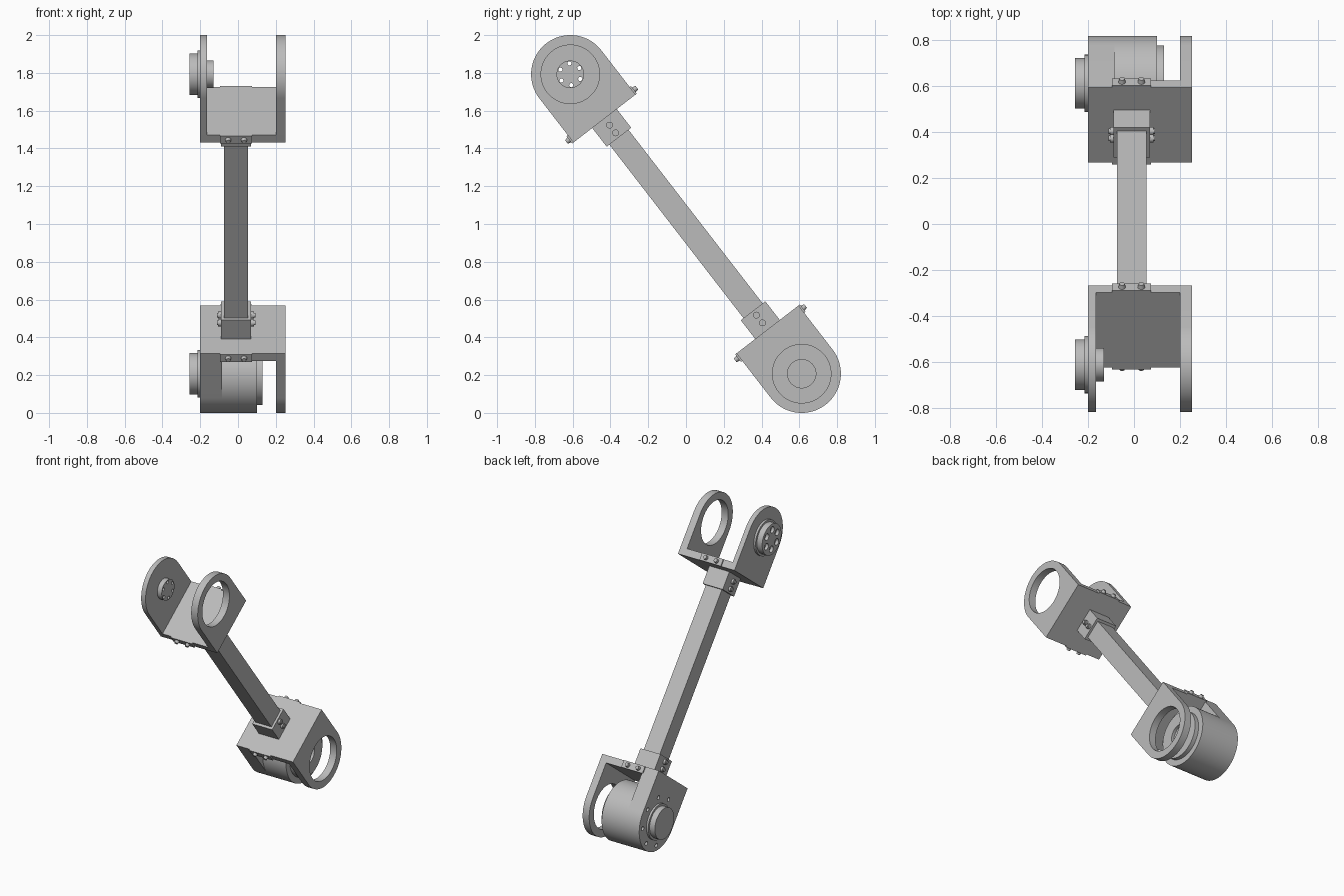
import bpy, bmesh, math
from mathutils import Matrix, Vector

cube = bpy.data.objects.get("Cube")
if cube:
    bpy.data.objects.remove(cube, do_unlink=True)

GREY = (0.5, 0.5, 0.5, 1)
mat = bpy.data.materials.new("machined grey")
mat.use_nodes = True
mat.diffuse_color = GREY
mat.node_tree.nodes["Principled BSDF"].inputs["Base Color"].default_value = GREY

R = 0.2075                       # bracket tip radius
PIVOT = Vector((0, -0.6125, 0.7925))
MID = Vector((0, 0, 1))
TILT = math.atan2(-PIVOT.y, PIVOT.z)
BASE, INNER = -0.296, -0.246     # bracket floor, outside and inside
TUBE_X = -0.01                   # tube centre across the arm
frame = Matrix.Identity(4)


def finish(name, bm):
    """Turn a bmesh in pivot space into an object in the current frame."""
    bmesh.ops.recalc_face_normals(bm, faces=bm.faces)
    mesh = bpy.data.meshes.new(name)
    bm.to_mesh(mesh)
    bm.free()
    mesh.transform(frame)
    mesh.materials.append(mat)
    obj = bpy.data.objects.new(name, mesh)
    bpy.context.collection.objects.link(obj)
    return obj


def extrude_x(name, outline, x0, x1):
    bm = bmesh.new()
    face = bm.faces.new([bm.verts.new((x0, y, z)) for y, z in outline])
    grown = bmesh.ops.extrude_face_region(bm, geom=[face])["geom"]
    verts = [g for g in grown if isinstance(g, bmesh.types.BMVert)]
    bmesh.ops.translate(bm, verts=verts, vec=(x1 - x0, 0, 0))
    return finish(name, bm)


def box(name, x, y, z):
    return extrude_x(name, [(y[0], z[0]), (y[1], z[0]), (y[1], z[1]), (y[0], z[1])], *x)


def arc(r, start, end, n, cy=0, cz=0):
    steps = [start + (end - start) * i / n for i in range(n + 1)]
    return [(cy + r * math.cos(a), cz + r * math.sin(a)) for a in steps]


def disc(name, r, x0, x1, y=0, z=0, n=64):
    return extrude_x(name, arc(r, 0, math.tau, n, y, z)[:-1], x0, x1)


def ring_points(count, r, start=0):
    return arc(r, start, start + math.tau, count)[:-1]


def boolean(obj, tools, operation):
    bpy.context.view_layer.objects.active = obj
    for tool in tools:
        mod = obj.modifiers.new("cut", "BOOLEAN")
        mod.operation, mod.object, mod.solver = operation, tool, "EXACT"
        bpy.ops.object.modifier_apply(modifier=mod.name)
        bpy.data.objects.remove(tool, do_unlink=True)
    return obj


def leg(name, x0, x1):
    outline = arc(R, 0, math.pi, 48) + [(-R, BASE), (R, BASE)]
    return extrude_x(name, outline, x0, x1)


def bolt_y(name, x, z, side):
    """Round bolt head pointing along y."""
    bm = bmesh.new()
    bmesh.ops.create_cone(bm, cap_ends=True, segments=16, radius1=0.016, radius2=0.012,
                          depth=0.02)
    bm.transform(Matrix.Translation((x, side * (R + 0.018), z))
                 @ Matrix.Rotation(-side * math.pi / 2, 4, "X"))
    return finish(name, bm)


def fork(end):
    """Parts shared by both ends: floor, ring leg, sleeve, tabs and bolts."""
    floor = box(end + "_bracket_floor", (-0.2, 0.2), (-R, R), (BASE, INNER))
    ring = leg(end + "_ring_leg", 0.2, 0.252)
    boolean(ring, [disc("cutter", 0.155, 0.15, 0.3)], "DIFFERENCE")
    box(end + "_tube_sleeve", (TUBE_X - 0.08, TUBE_X + 0.08), (-0.082, 0.082), (-0.421, BASE))
    for z in (-0.34, -0.392):
        for side in (-1, 1):
            x = TUBE_X + side * 0.08
            disc(end + "_sleeve_bolt", 0.018, x, x + side * 0.015, 0, z, 20)
            disc(end + "_sleeve_bolt_cap", 0.012, x, x + side * 0.022, 0, z, 20)
    for side in (-1, 1):
        box(end + "_side_tab", (TUBE_X - 0.085, TUBE_X + 0.085),
            sorted((side * R, side * (R + 0.009))), (BASE, INNER))
        for dx in (-0.042, 0.042):
            bolt_y(end + "_tab_bolt", TUBE_X + dx, (BASE + INNER) / 2, side)


# Upper end: thin leg carrying a drilled output hub
frame = Matrix.Translation(MID + PIVOT) @ Matrix.Rotation(TILT, 4, "X")
fork("upper")
hub_leg = leg("upper_hub_leg", -0.2, -0.165)
hub_collar = disc("upper_hub_collar", 0.125, -0.215, -0.2)
hub = disc("upper_hub", 0.11, -0.257, -0.215)
spigot = disc("upper_hub_spigot", 0.073, -0.165, -0.13)
spots = ring_points(6, 0.058, 1.0)
for part in (hub_leg, hub_collar, hub, spigot):
    boolean(part, [disc("cutter", 0.011, -0.3, 0, y, z, 16) for y, z in spots], "DIFFERENCE")
boolean(hub, [disc("cutter", 0.023, -0.3, -0.235, y * 1.17, z * 1.17, 20)
              for y, z in spots], "DIFFERENCE")

# Lower end: thick leg merging into the motor barrel
frame = Matrix.Translation(MID - PIVOT) @ Matrix.Rotation(TILT + math.pi, 4, "X")
fork("lower")
motor_leg = leg("lower_motor_leg", -0.2, -0.085)
boolean(motor_leg, [disc("cutter", 0.014, -0.3, -0.18, y, z, 16)
                    for y, z in ring_points(8, 0.168, 0.2)], "DIFFERENCE")
disc("motor_barrel", R, -0.085, 0.1, n=96)
face = disc("motor_face", 0.165, 0.1, 0.13)
boolean(face, [disc("cutter", 0.075, 0.11, 0.2)], "DIFFERENCE")
disc("motor_cap_collar", 0.125, -0.215, -0.2)
disc("motor_cap", 0.11, -0.257, -0.215)

# Square tube joining the two ends
frame = Matrix.Translation(MID) @ Matrix.Rotation(TILT, 4, "X")
reach = PIVOT.length + BASE
box("arm_tube", (TUBE_X - 0.064, TUBE_X + 0.064), (-0.064, 0.064), (-reach, reach))

# Smooth round walls, keep corners crisp
bpy.ops.object.select_all(action="DESELECT")
for obj in bpy.context.collection.objects:
    if obj.type == "MESH" and mat.name in obj.data.materials:
        obj.select_set(True)
        bpy.context.view_layer.objects.active = obj
bpy.ops.object.shade_smooth_by_angle(angle=math.radians(30))
